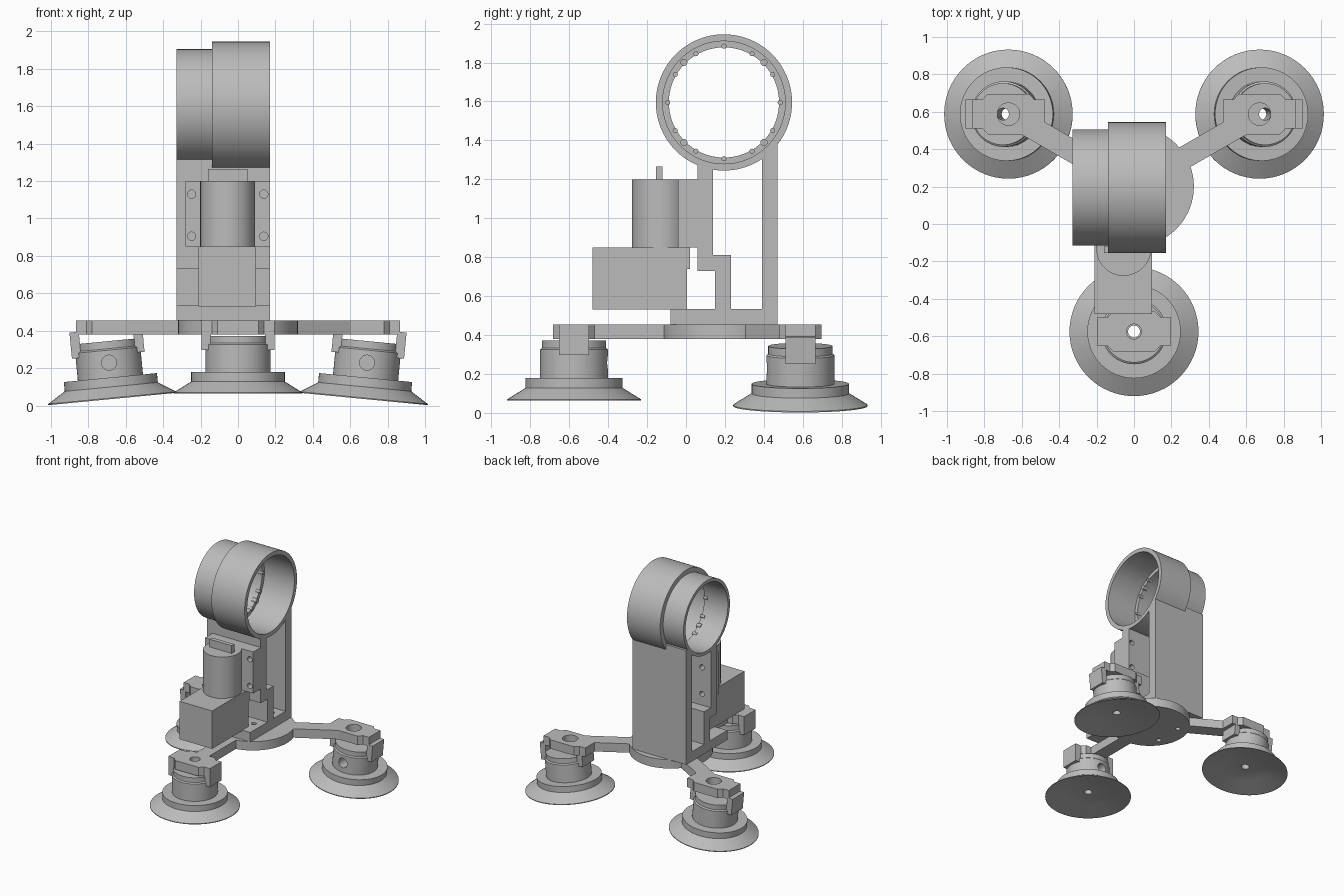
import bpy, bmesh
from math import pi, radians, cos, sin
from mathutils import Matrix, Vector

cube = bpy.data.objects.get("Cube")
if cube:
    bpy.data.objects.remove(cube, do_unlink=True)

grey = bpy.data.materials.new("plain_grey")
grey.use_nodes = True
grey.diffuse_color = (0.5, 0.5, 0.5, 1)
grey.node_tree.nodes["Principled BSDF"].inputs["Base Color"].default_value = (0.5, 0.5, 0.5, 1)

ALONG_X = Matrix.Rotation(pi / 2, 4, 'Y')
ALONG_Y = Matrix.Rotation(pi / 2, 4, 'X')


def move(x, y, z):
    return Matrix.Translation((x, y, z))


def finish(bm, name, matrix=Matrix()):
    bmesh.ops.transform(bm, matrix=matrix, verts=bm.verts)
    bmesh.ops.recalc_face_normals(bm, faces=bm.faces)
    mesh = bpy.data.meshes.new(name)
    bm.to_mesh(mesh)
    bm.free()
    mesh.materials.append(grey)
    obj = bpy.data.objects.new(name, mesh)
    bpy.context.scene.collection.objects.link(obj)
    smooth(mesh)
    return obj


def smooth(mesh):
    mesh.shade_smooth()
    mesh.set_sharp_from_angle(angle=radians(30))


def box(name, x0, x1, y0, y1, z0, z1, matrix=Matrix()):
    bm = bmesh.new()
    bmesh.ops.create_cube(bm, size=1)
    size = Matrix.Diagonal((x1 - x0, y1 - y0, z1 - z0, 1))
    place = move((x0 + x1) / 2, (y0 + y1) / 2, (z0 + z1) / 2)
    return finish(bm, name, matrix @ place @ size)


def cylinder(name, radius, length, matrix, sides=48):
    bm = bmesh.new()
    bmesh.ops.create_cone(bm, cap_ends=True, segments=sides, radius1=radius,
                          radius2=radius, depth=length)
    return finish(bm, name, matrix)


def lathe(name, profile, matrix, sides=64):
    """Spin a closed (radius, height) outline around z."""
    bm = bmesh.new()
    rings = [[bm.verts.new((r * cos(2 * pi * i / sides), r * sin(2 * pi * i / sides), h))
              for r, h in profile] for i in range(sides)]
    n = len(profile)
    for i in range(sides):
        a, b = rings[i], rings[(i + 1) % sides]
        for j in range(n):
            k = (j + 1) % n
            bm.faces.new((a[j], b[j], b[k], a[k]))
    return finish(bm, name, matrix)


def extrude(name, points, depth, matrix):
    """Extrude a flat outline along z."""
    bm = bmesh.new()
    face = bm.faces.new([bm.verts.new((x, y, 0)) for x, y in points])
    new = bmesh.ops.extrude_face_region(bm, geom=[face])["geom"]
    bmesh.ops.translate(bm, vec=(0, 0, depth),
                        verts=[v for v in new if isinstance(v, bmesh.types.BMVert)])
    return finish(bm, name, matrix)


def cut(obj, cutters):
    for c in cutters:
        mod = obj.modifiers.new("cut", 'BOOLEAN')
        mod.operation, mod.solver, mod.object = 'DIFFERENCE', 'EXACT', c
    graph = bpy.context.evaluated_depsgraph_get()
    graph.update()
    mesh = bpy.data.meshes.new_from_object(obj.evaluated_get(graph))
    obj.modifiers.clear()
    obj.data = mesh
    smooth(mesh)


def discard(cutters):
    for c in cutters:
        bpy.data.objects.remove(c, do_unlink=True)


# Clamp ring: wide recessed half and narrow half, with pegs on the inner lip
RY, RZ = 0.195, 1.595
ring_axis = move(0, RY, RZ) @ ALONG_X
lathe("clamp_ring", [(0.35, 0.17), (0.35, -0.14), (0.31, -0.14), (0.31, -0.33),
                     (0.283, -0.33), (0.283, -0.11), (0.315, -0.11), (0.315, 0.17)],
      ring_axis, 96)
for i in range(12):
    a = i * pi / 6
    cylinder("ring_peg", 0.013, 0.04,
             move(-0.12, RY + 0.289 * cos(a), RZ + 0.289 * sin(a)) @ ALONG_X, 16)
for i in range(4):
    a = pi / 4 + i * pi / 2
    cylinder("large_ring_peg", 0.018, 0.04,
             move(-0.12, RY + 0.291 * cos(a), RZ + 0.291 * sin(a)) @ ALONG_X, 16)

# Bent column that carries the ring; the outline is (y, z) and runs along x
outline = [(-0.08, 0.455), (0.47, 0.455), (0.47, 1.42), (0.39, 1.42), (0.39, 0.535),
           (0.23, 0.535), (0.23, 0.81), (0.14, 0.81), (0.14, 1.33), (0.06, 1.33),
           (0.06, 0.73), (0.15, 0.73), (0.15, 0.535), (-0.08, 0.535)]
yz_to_x = Matrix(((0, 0, 1, 0), (1, 0, 0, 0), (0, 1, 0, 0), (0, 0, 0, 1)))
column = extrude("column", outline, 0.5, move(-0.33, 0, 0) @ yz_to_x)

# Motor, gearbox, mounting bracket and shaft blade
MX = -0.055
bracket = box("motor_bracket", MX - 0.225, MX + 0.225, -0.04, 0.06, 0.85, 1.2)
box("gearbox", -0.21, 0.095, -0.48, 0.005, 0.53, 0.85)
box("gearbox_rear_plate", -0.21, 0.095, 0.005, 0.02, 0.74, 0.85)
cylinder("motor", 0.147, 0.35, move(MX, -0.13, 1.025), 64)
box("shaft_blade", MX - 0.105, MX + 0.105, -0.155, -0.12, 1.2, 1.265)

# Round base
base = cylinder("base_disc", 0.32, 0.075, move(0, 0.2, 0.4175), 96)

# Screw holes and ring clearance
ring_cutters = [cylinder("cutter", 0.33, 0.4, move(0.06, RY, RZ) @ ALONG_X, 96),
                cylinder("cutter", 0.295, 0.5, move(-0.2, RY, RZ) @ ALONG_X, 96)]
bolt_cutters = [cylinder("cutter", 0.022, 0.3, move(MX + s * 0.193, 0.05, z) @ ALONG_Y, 24)
                for s in (-1, 1) for z in (0.905, 1.13)]
floor_cutters = [cylinder("cutter", 0.02, 0.3, move(x, y, 0.455), 24)
                 for x in (-0.2, 0.1) for y in (0.07, 0.31)]
cut(column, ring_cutters + bolt_cutters + floor_cutters)
cut(bracket, bolt_cutters)
cut(base, floor_cutters)
discard(ring_cutters + bolt_cutters + floor_cutters)

# Legs: arm, head plate with two hanging tabs, suction cup
quarter = [(0.195, 0.077), (0.14, 0.077), (0.11, 0.108)]
right = quarter + [(-x, y) for x, y in reversed(quarter)]
head_outline = right + [(-x, -y) for x, y in right]
cup_outline = [(0.345, 0), (0.345, 0.006), (0.25, 0.065), (0.25, 0.115), (0.175, 0.115),
               (0.175, 0.262), (0.165, 0.27), (0.165, 0.31), (0.032, 0.31), (0.032, 0.045),
               (0.2, 0.045), (0.33, 0)]


def leg(label, angle, cup_z, tilt, turn, hole):
    x, y = 0.775 * cos(angle), 0.2 + 0.775 * sin(angle)
    box(label + "_arm", 0.25, 0.69, -0.06, 0.06, 0.38, 0.455,
        move(0, 0.2, 0) @ Matrix.Rotation(angle, 4, 'Z'))
    head = extrude(label + "_head", head_outline, 0.075, move(x, y, 0.38))
    bore = cylinder("cutter", hole, 0.3, move(x, y, 0.42), 32)
    cut(head, [bore])
    frame = move(x, y, cup_z) @ Matrix.Rotation(tilt, 4, 'Y') @ Matrix.Rotation(turn, 4, 'Z')
    cup = lathe(label + "_suction_cup", cup_outline, frame)
    port = cylinder("cutter", 0.04, 0.2, frame @ move(0, -0.15, 0.195) @ ALONG_Y, 32)
    cut(cup, [port])
    discard([bore, port])
    for s in (-1, 1):
        a, b = sorted((s * 0.145, s * 0.195))
        box(label + "_tab", a, b, -0.077, 0.077, 0.235, 0.375, frame)


leg("front", -pi / 2, 0.063, 0, pi, 0.04)
leg("back_left", pi / 6, 0.035, radians(5.5), 0, 0.06)
leg("back_right", 5 * pi / 6, 0.035, radians(-5.5), 0, 0.06)
